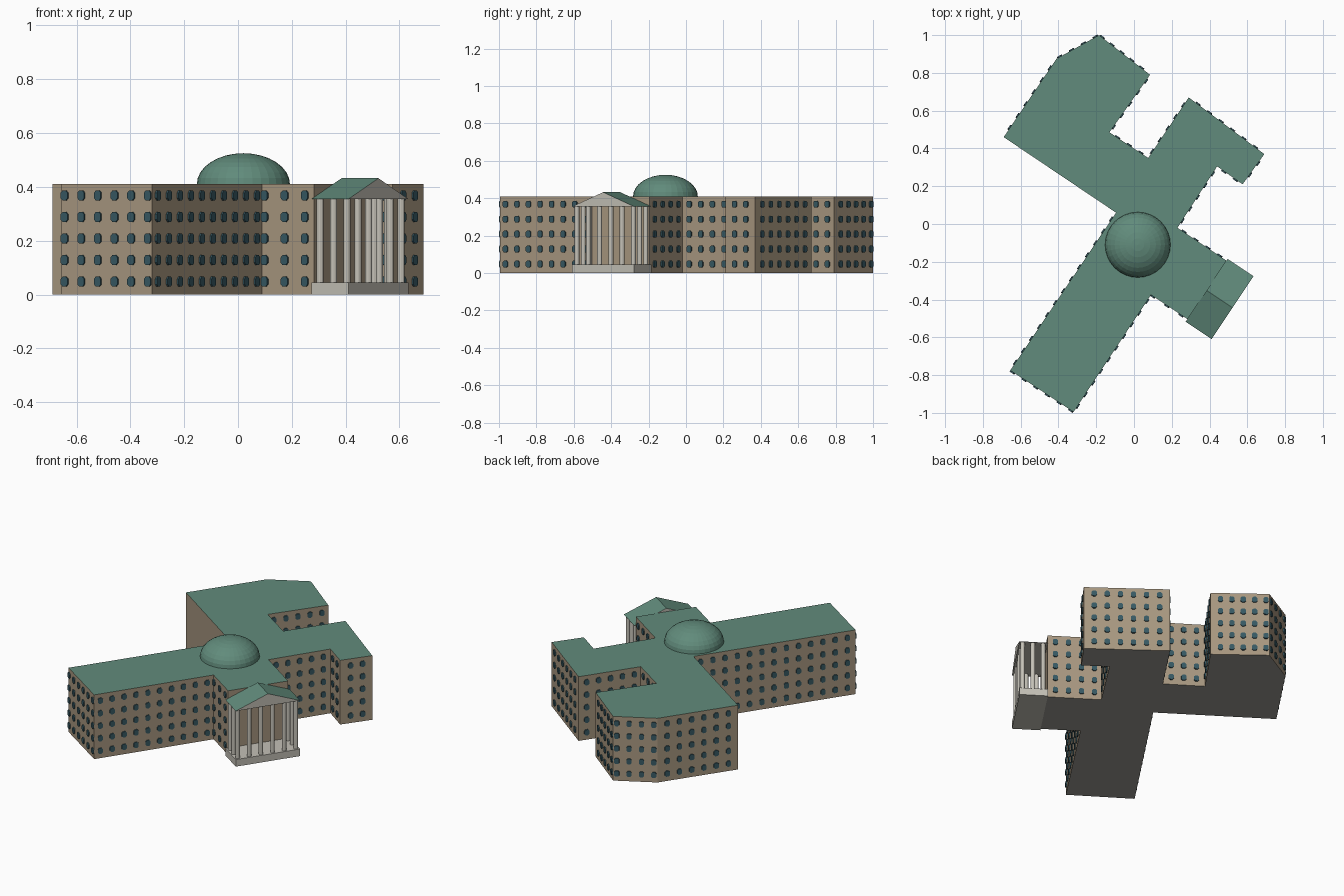
import bpy, bmesh, math
from mathutils import Vector, Matrix

if "Cube" in bpy.data.objects:
    bpy.data.objects.remove(bpy.data.objects["Cube"])

def material(name, rgb):
    m = bpy.data.materials.new(name)
    m.diffuse_color = (*rgb, 1)
    m.use_nodes = True
    m.node_tree.nodes["Principled BSDF"].inputs["Base Color"].default_value = m.diffuse_color
    return m

WALL = material("tan_wall", (0.39, 0.31, 0.215))
ROOF = material("green_copper", (0.12, 0.26, 0.20))
GLASS = material("blue_glass", (0.038, 0.10, 0.125))
STONE = material("pale_stone", (0.55, 0.53, 0.47))
BASE = material("grey_underside", (0.33, 0.32, 0.29))

def finish(bm, name, *mats):
    bmesh.ops.recalc_face_normals(bm, faces=bm.faces)
    me = bpy.data.meshes.new(name)
    bm.to_mesh(me)
    bm.free()
    for m in mats:
        me.materials.append(m)
    ob = bpy.data.objects.new(name, me)
    bpy.context.collection.objects.link(ob)
    return ob

def prism(bm, pts, offset):
    """Extrude a flat polygon by an offset vector."""
    f = bm.faces.new([bm.verts.new(p) for p in pts])
    ext = bmesh.ops.extrude_face_region(bm, geom=[f], use_keep_orig=True)
    vs = [g for g in ext["geom"] if isinstance(g, bmesh.types.BMVert)]
    bmesh.ops.translate(bm, verts=vs, vec=offset)

# Site axes: U along the main wing, V towards the portico
U = Vector((0.555, 0.832, 0))
V = Vector((0.832, -0.555, 0))
Z = Vector((0, 0, 1))
H = 0.41

# Clockwise footprint: corner x, y, then first window, count and step on the next wall
plan = [
    (-0.185, 1.00, 0.02, 5, 0.066), (0.085, 0.79, 0.04, 5, 0.074),
    (-0.13, 0.485, 0.05, 3, 0.074), (0.075, 0.35, 0.04, 5, 0.074),
    (0.29, 0.67, 0.06, 6, 0.076), (0.69, 0.37, 0.06, 2, 0.074),
    (0.575, 0.21, 0.045, 2, 0.074), (0.44, 0.305, 0.045, 5, 0.074),
    (0.23, -0.02, 0.04, 4, 0.076), (0.49, -0.194, 0, 0, 0),
    (0.283, -0.504, 0.04, 3, 0.09), (0.09, -0.375, 0.04, 10, 0.074),
    (-0.32, -0.995, 0.016, 6, 0.074), (-0.655, -0.775, 0.05, 13, 0.076),
    (-0.095, 0.06, 0, 0, 0), (-0.69, 0.46, 0.06, 6, 0.076),
    (-0.41, 0.875, 0.02, 4, 0.072),
]

# Building block
bm = bmesh.new()
prism(bm, [(p[0], p[1], 0) for p in plan], Z * H)
bmesh.ops.recalc_face_normals(bm, faces=bm.faces)
for f in bm.faces:
    f.material_index = 1 if f.normal.z > 0.5 else 2 if f.normal.z < -0.5 else 0
finish(bm, "building", WALL, ROOF, BASE)

# Windows: thin octagonal panes in five storeys
bm = bmesh.new()
outline = [(-1, -.55), (-.5, -1), (.5, -1), (1, -.55), (1, .55), (.5, 1), (-.5, 1), (-1, .55)]
for i, (x, y, start, count, step) in enumerate(plan):
    a = Vector((x, y, 0))
    b = Vector((*plan[(i + 1) % len(plan)][:2], 0))
    d = (b - a).normalized()
    n = Vector((-d.y, d.x, 0))
    for c in range(count):
        for row in range(5):
            o = a + d * (start + step * c) + Z * (0.048 + 0.08 * row) - n * 0.001
            prism(bm, [o + d * (0.015 * s) + Z * (0.018 * t) for s, t in outline], n * 0.008)
finish(bm, "windows", GLASS)

# Dome: flattened hemisphere on the roof
bm = bmesh.new()
bmesh.ops.create_uvsphere(bm, u_segments=32, v_segments=16, radius=1)
bmesh.ops.bisect_plane(bm, geom=bm.verts[:] + bm.edges[:] + bm.faces[:], dist=1e-4,
                       plane_co=(0, 0, 0), plane_no=(0, 0, -1), clear_outer=True)
bmesh.ops.scale(bm, verts=bm.verts, vec=(0.173, 0.173, 0.115))
bmesh.ops.translate(bm, verts=bm.verts, vec=(0.02, -0.11, H))
finish(bm, "dome", ROOF)

# Portico plinth
def at(v, u, z):
    return V * v + U * u + Z * z

V0, V1, U0, U1 = 0.515, 0.68, -0.279, 0.121
bm = bmesh.new()
prism(bm, [at(V0, U0, 0), at(V1, U0, 0), at(V1, U1, 0), at(V0, U1, 0)], Z * 0.045)
finish(bm, "portico_plinth", STONE)

# Portico columns: six across the front, two more down each side
spots = [(0.66, -0.26 + 0.0724 * k) for k in range(6)]
spots += [(v, u) for v in (0.60, 0.54) for u in (-0.26, 0.102)]
bm = bmesh.new()
for v, u in spots:
    bmesh.ops.create_cone(bm, cap_ends=True, segments=12, radius1=0.013, radius2=0.013,
                          depth=0.312, matrix=Matrix.Translation(at(v, u, 0.2)))
finish(bm, "portico_columns", STONE)

# Portico gable roof: green slopes, stone pediment and soffit
bm = bmesh.new()
prism(bm, [at(V0, U0, 0.355), at(V0, U1, 0.355), at(V0, (U0 + U1) / 2, 0.432)], V * (V1 - V0))
bmesh.ops.recalc_face_normals(bm, faces=bm.faces)
for f in bm.faces:
    f.material_index = 1 if f.normal.z > 0.3 else 0
finish(bm, "portico_roof", STONE, ROOF)
